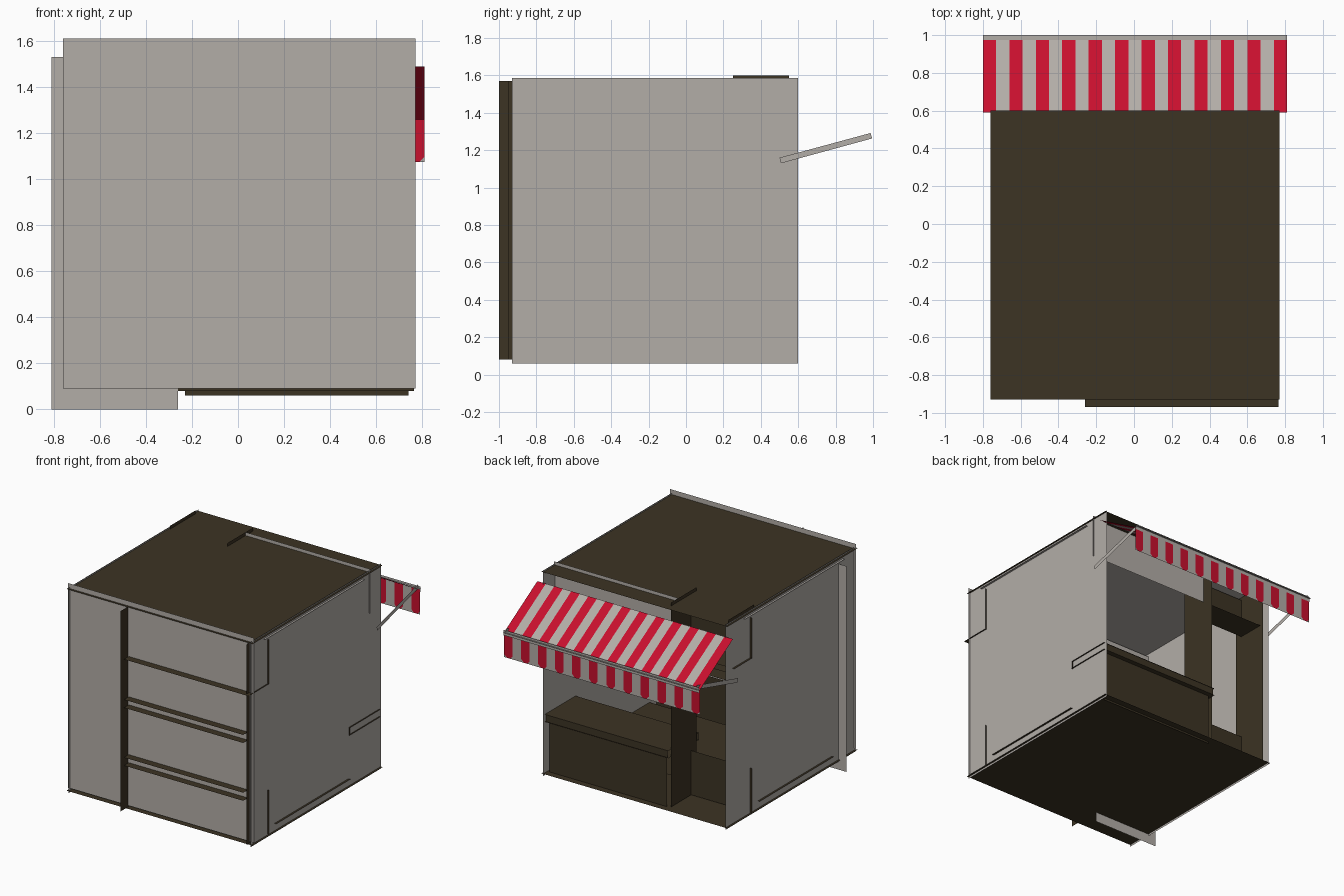
import bpy

if "Cube" in bpy.data.objects:
    bpy.data.objects.remove(bpy.data.objects["Cube"])


def material(name, rgb):
    m = bpy.data.materials.new(name)
    m.diffuse_color = (*rgb, 1)
    m.use_nodes = True
    m.node_tree.nodes["Principled BSDF"].inputs["Base Color"].default_value = m.diffuse_color
    return m


GREY = material("warm grey", (0.45, 0.42, 0.39))
DARK = material("dark wood", (0.045, 0.033, 0.017))
RED = material("awning red", (0.578, 0.005, 0.027))


def mesh(name, verts, faces, mats, index=None):
    me = bpy.data.meshes.new(name)
    me.from_pydata(verts, [], faces)
    for m in mats:
        me.materials.append(m)
    if index:
        for p, i in zip(me.polygons, index):
            p.material_index = i
    ob = bpy.data.objects.new(name, me)
    bpy.context.collection.objects.link(ob)
    return ob


def sheet(name, mat, axis, pos, a, b):
    """Thin rectangle facing an axis; a and b are ranges on the other two axes."""
    verts = []
    for u, v in ((a[0], b[0]), (a[1], b[0]), (a[1], b[1]), (a[0], b[1])):
        p = [u, v]
        p.insert("xyz".index(axis), pos)
        verts.append(p)
    return mesh(name, verts, [(0, 1, 2, 3)], [mat])


X = (-0.76, 0.77)       # overall stall width
Y = (-0.93, 0.60)       # overall stall depth
BAY = (-0.26, 0.765)    # wide bay with counter and shelves
DOOR = (-0.76, -0.26)   # narrow bay

# Shell: side walls, front wall, roof and floor overlap slightly at the edges
sheet("left_wall", GREY, "x", -0.745, Y, (0.06, 1.585))
sheet("right_wall", GREY, "x", 0.755, Y, (0.06, 1.585))
sheet("front_wall", GREY, "y", -0.912, X, (0.09, 1.612))
sheet("roof", DARK, "z", 1.575, X, Y)
sheet("floor", DARK, "z", 0.075, X, Y)
sheet("ceiling", GREY, "z", 1.55, X, (-0.78, 0.39))
sheet("inner_floor", DARK, "z", 0.13, X, (-0.65, 0.22))

# Narrow bay: back panel, half-height panel and overhead cabinet
sheet("narrow_bay_panel", GREY, "y", -0.73, (-0.81, -0.26), (0.0, 1.53))
sheet("low_panel", DARK, "y", 0.31, DOOR, (0.08, 0.41))
sheet("overhead_panel", DARK, "y", 0.31, DOOR, (1.23, 1.53))
sheet("overhead_bottom", DARK, "z", 1.23, DOOR, (0.31, 0.52))

# Dividers and posts
sheet("front_divider", DARK, "x", -0.265, (-1.0, -0.70), (0.08, 1.57))
sheet("shelf_end", DARK, "x", 0.735, (-0.95, -0.73), (0.08, 1.57))
for name, x in (("serving_post", -0.26), ("left_post", -0.735)):
    sheet(name, DARK, "x", x, (0.25, 0.55), (0.08, 1.60))

# Shelving behind the front wall
sheet("lower_cabinet", DARK, "y", -0.73, BAY, (0.08, 0.41))
sheet("upper_cabinet", DARK, "y", -0.73, BAY, (1.20, 1.53))
sheet("upper_cabinet_bottom", DARK, "z", 1.20, BAY, (-0.968, -0.73))
for i, z in enumerate((0.41, 0.47, 0.84, 0.90)):
    sheet(f"shelf_{i + 1}", DARK, "z", z, (-0.26, 0.72), (-0.968, -0.74))

# Serving counter and the panel above its opening
sheet("counter_front", DARK, "y", 0.55, (-0.23, 0.74), (0.06, 0.45))
sheet("counter_top", DARK, "z", 0.51, BAY, (0.22, 0.58))
sheet("counter_underside", DARK, "z", 0.455, BAY, (0.22, 0.58))
sheet("counter_inner_edge", DARK, "y", 0.225, BAY, (0.45, 0.51))
sheet("counter_outer_edge", DARK, "y", 0.575, (-0.25, 0.75), (0.455, 0.51))
sheet("transom", GREY, "y", 0.46, BAY, (1.27, 1.60))

# Striped awning: sloped cloth plus a valance with clipped red tabs
N, X0, W = 23, -0.80, 1.61 / 23
TOP, EDGE, HEM, CUT = (0.59, 1.49), (0.98, 1.26), 1.075, 0.022
verts, faces, index = [], [], []


def face(pts, mat):
    faces.append(tuple(range(len(verts), len(verts) + len(pts))))
    verts.extend(pts)
    index.append(mat)


for i in range(N):
    l, r = X0 + i * W, X0 + (i + 1) * W
    y, z = EDGE
    red = 1 - i % 2
    face([(l, y, z), (r, y, z), (r, *TOP), (l, *TOP)], red)
    face([(l, y, z), (l, y, HEM + CUT), (l + CUT, y, HEM),
          (r - CUT, y, HEM), (r, y, HEM + CUT), (r, y, z)], red)
    face([(l, y, HEM), (l + CUT, y, HEM), (l, y, HEM + CUT)], 0)
    face([(r, y, HEM), (r, y, HEM + CUT), (r - CUT, y, HEM)], 0)
mesh("awning", verts, faces, [GREY, RED], index)

# Awning front bar and side arms
sheet("bar_face", GREY, "y", 0.988, (-0.80, 0.81), (1.24, 1.28))
sheet("bar_top", GREY, "z", 1.265, (-0.80, 0.81), (0.975, 1.0))
for name, x in (("left_arm", -0.78), ("right_arm", 0.79)):
    mesh(name, [(x, 0.508, 1.13), (x, 0.995, 1.263), (x, 0.987, 1.292), (x, 0.50, 1.16)],
         [(0, 1, 2, 3)], [GREY])
